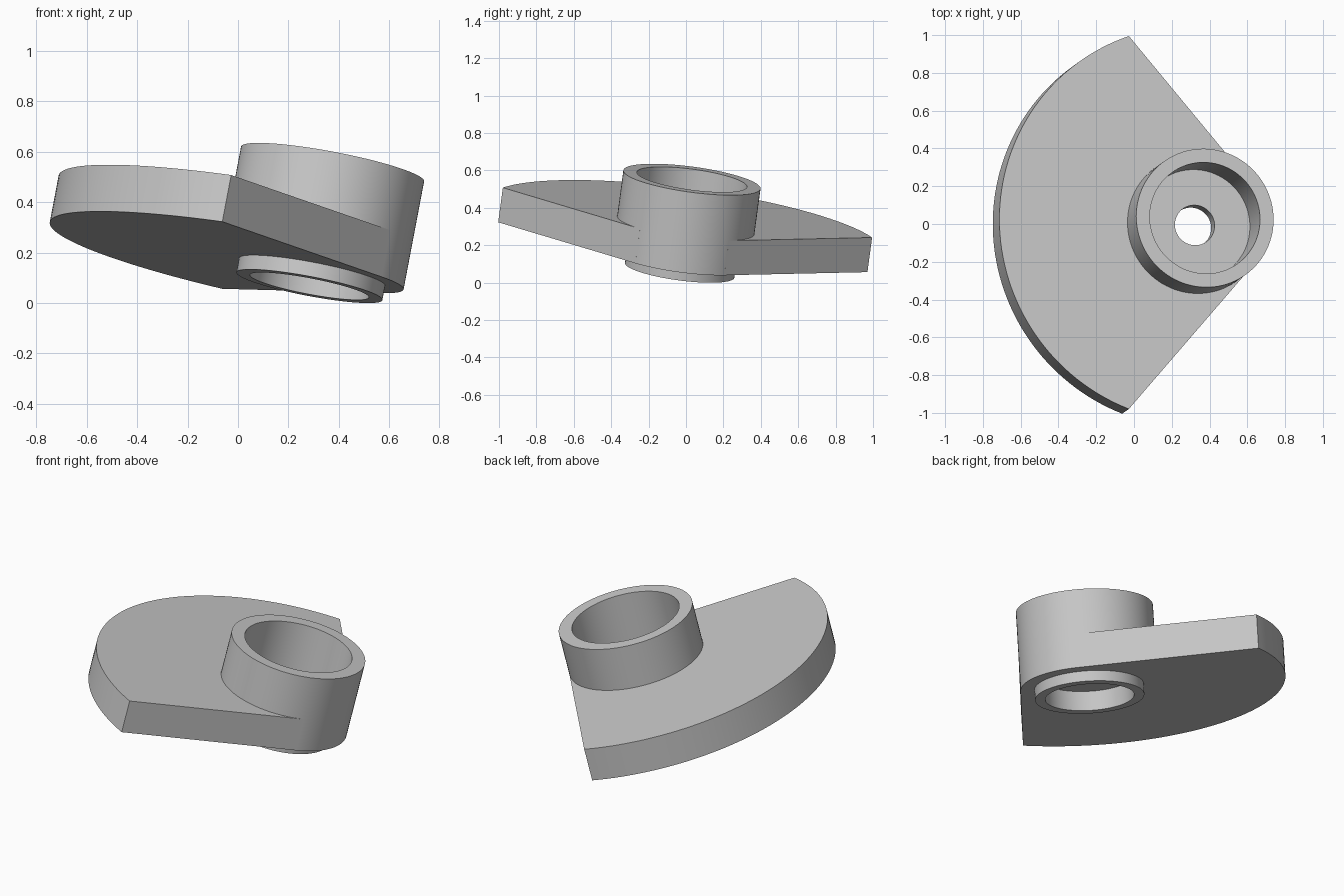
import bpy, bmesh
from math import cos, sin, pi, acos, radians
from mathutils import Vector, Matrix

cube = bpy.data.objects.get("Cube")
if cube:
    bpy.data.objects.remove(cube, do_unlink=True)

grey = bpy.data.materials.new("plain grey")
grey.use_nodes = True
colour = (0.58, 0.58, 0.58, 1)
grey.diffuse_color = colour
grey.node_tree.nodes["Principled BSDF"].inputs["Base Color"].default_value = colour

# Tilted frame: origin at the hub axis on the underside of the plate
axis = Vector((0.19, 0.135, 1)).normalized()
across = Vector((0, 1, -0.135)).normalized()
along = across.cross(axis).normalized()
across = axis.cross(along)
frame = Matrix((along, across, axis)).transposed().to_4x4()
frame.translation = (0.294, -0.026, 0.123)

HUB_R, SECTOR_R, THICK = 0.37, 1.06, 0.19


def finish(name, bm):
    bmesh.ops.recalc_face_normals(bm, faces=bm.faces)
    mesh = bpy.data.meshes.new(name)
    bm.to_mesh(mesh)
    bm.free()
    mesh.shade_smooth()
    mesh.set_sharp_from_angle(angle=radians(30))
    mesh.materials.append(grey)
    obj = bpy.data.objects.new(name, mesh)
    bpy.context.collection.objects.link(obj)
    obj.matrix_world = frame
    return obj


def arc(radius, start, end, steps):
    angles = [start + (end - start) * i / steps for i in range(steps + 1)]
    return [(radius * cos(a), radius * sin(a), 0) for a in angles]


def lathe(name, profile, segments=96):
    bm = bmesh.new()
    rings = [[bm.verts.new((r * cos(2 * pi * i / segments),
                            r * sin(2 * pi * i / segments), z))
              for i in range(segments)] for r, z in profile]
    for k, ring in enumerate(rings):
        nxt = rings[(k + 1) % len(rings)]
        for i in range(segments):
            j = (i + 1) % segments
            bm.faces.new((ring[i], ring[j], nxt[j], nxt[i]))
    return finish(name, bm)


# Hub: upper cup, pierced floor, lower lip with recess
lathe("hub", [(0.107, 0.05), (0.107, 0.15), (0.297, 0.15), (0.297, 0.44),
              (HUB_R, 0.44), (HUB_R, 0), (0.295, 0), (0.295, -0.058),
              (0.24, -0.058), (0.24, 0.05)])

# Sector plate: outer arc, straight sides tangent to the hub, inner arc in the hub wall
half = radians(70)
tangent = pi - half - acos(HUB_R / SECTOR_R)
outline = arc(SECTOR_R, pi - half, pi + half, 64)
outline += arc(HUB_R, -tangent, -tangent, 1)[:1]
outline += arc(HUB_R - 0.005, 2 * pi - tangent, tangent, 64)
outline += arc(HUB_R, tangent, tangent, 1)[:1]
bm = bmesh.new()
base = bm.faces.new([bm.verts.new(p) for p in outline])
top = bmesh.ops.extrude_face_region(bm, geom=[base])
bmesh.ops.translate(bm, vec=(0, 0, THICK),
                    verts=[g for g in top["geom"] if isinstance(g, bmesh.types.BMVert)])
if not base.is_valid or not any(all(v.co.z < 0.01 for v in f.verts) for f in bm.faces):
    bm.verts.ensure_lookup_table()
    bm.faces.new([v for v in bm.verts if v.co.z < 0.01])
finish("sector_plate", bm)
